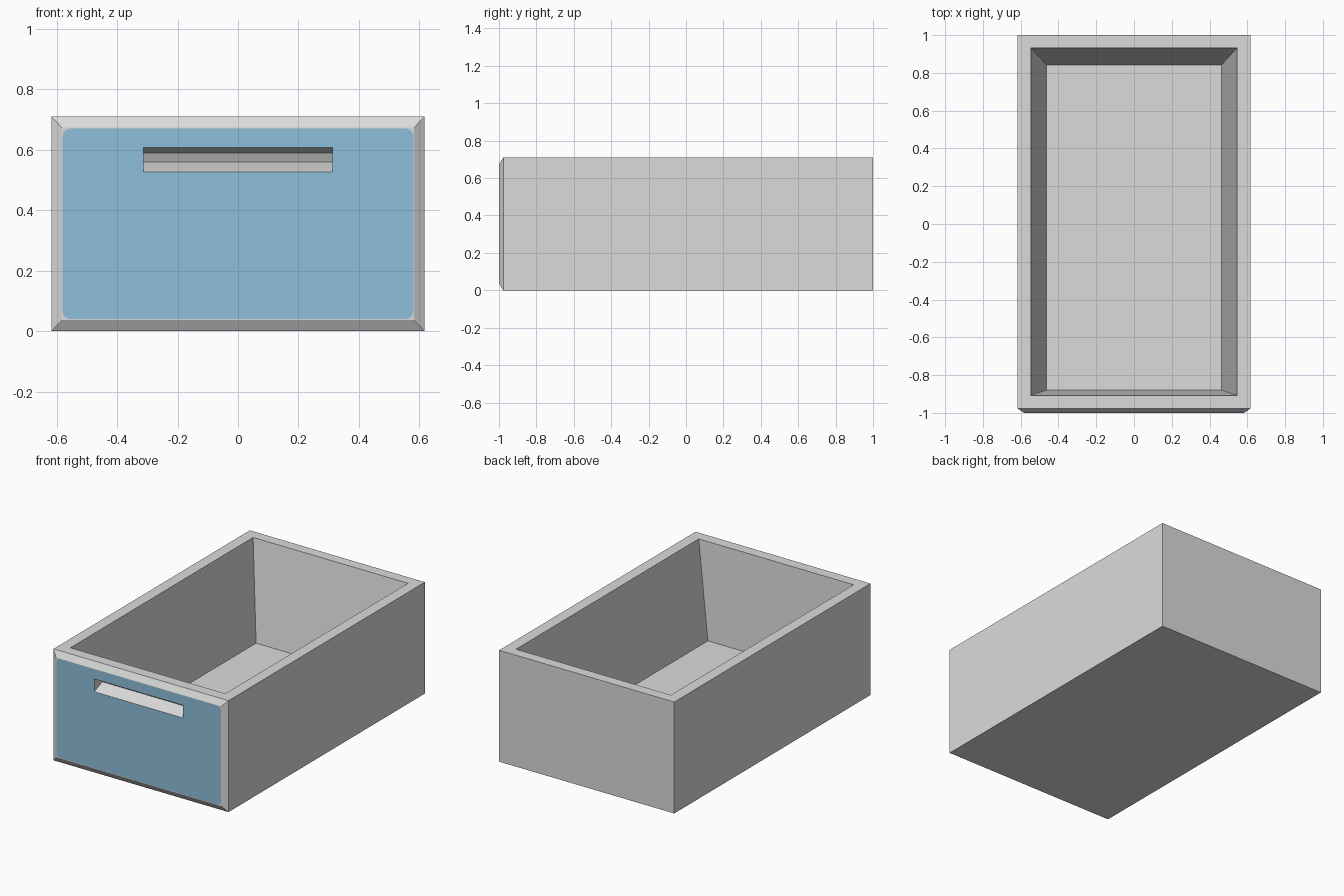
import bpy, bmesh, math

if "Cube" in bpy.data.objects:
    bpy.data.objects.remove(bpy.data.objects["Cube"])


def material(name, rgb):
    m = bpy.data.materials.new(name)
    m.diffuse_color = (*rgb, 1)
    m.use_nodes = True
    m.node_tree.nodes["Principled BSDF"].inputs["Base Color"].default_value = m.diffuse_color
    return m


bm = bmesh.new()


def loop(points):
    """Closed loop of edges through the points."""
    vs = [bm.verts.new(p) for p in points]
    for i, v in enumerate(vs):
        bm.edges.new((v, vs[(i + 1) % len(vs)]))
    return vs


def bridge(a, b):
    """Quads between two equally long loops."""
    n = len(a)
    for i in range(n):
        j = (i + 1) % n
        bm.faces.new((a[i], a[j], b[j], b[i]))


def fill_ring(outer, inner, mat=0):
    """Flat face between an outline and a hole."""
    edges = [bm.edges.get((l[i], l[(i + 1) % len(l)]))
             for l in (outer, inner) for i in range(len(l))]
    res = bmesh.ops.triangle_fill(bm, edges=edges, use_beauty=True)
    for g in res["geom"]:
        if isinstance(g, bmesh.types.BMFace):
            g.material_index = mat


def rect_xz(w, z0, z1, y):
    return [(-w, y, z0), (w, y, z0), (w, y, z1), (-w, y, z1)]


def rect_xy(w, y0, y1, z):
    return [(-w, y0, z), (w, y0, z), (w, y1, z), (-w, y1, z)]


W, H = 0.617, 0.71

# outer shell: back, sides, bottom and chamfered front edge
back = loop(rect_xz(W, 0, H, 1.0))
front = loop(rect_xz(W, 0, H, -0.977))
face = loop(rect_xz(0.582, 0.037, 0.673, -1.0))
bm.faces.new(back)
for i, j in ((0, 1), (1, 2), (3, 0)):
    bm.faces.new((back[i], back[j], front[j], front[i]))
bridge(front, face)

# tapered cavity with rim
bm.edges.new((front[2], back[2]))if not bm.edges.get((front[2], back[2])) else None
bm.edges.new((front[3], back[3]))if not bm.edges.get((front[3], back[3])) else None
rim = loop(rect_xy(0.546, -0.908, 0.932, H))
floor = loop(rect_xy(0.462, -0.88, 0.842, 0.093))
bridge([front[3], front[2], back[2], back[3]], rim)
bridge(rim, floor)
bm.faces.new(floor)

# painted front panel outline with rounded corners
r, pw, pz0, pz1 = 0.026, 0.58, 0.04, 0.67
outline = []
for k, (cx, cz) in enumerate([(pw - r, pz1 - r), (r - pw, pz1 - r),
                              (r - pw, pz0 + r), (pw - r, pz0 + r)]):
    for s in range(5):
        a = math.pi / 2 * (k + s / 4)
        outline.append((cx + r * math.cos(a), -1.0, cz + r * math.sin(a)))
panel = loop(outline)

# recessed grip slot
profile = [(-1.0, 0.527), (-0.92, 0.56), (-0.935, 0.59), (-1.0, 0.608)]
left = [bm.verts.new((-0.313, y, z)) for y, z in profile]
right = [bm.verts.new((0.313, y, z)) for y, z in profile]
for i in range(3):
    bm.faces.new((left[i], left[i + 1], right[i + 1], right[i]))
bm.faces.new(left)
bm.faces.new(right)
bm.edges.new((left[0], right[0])) if not bm.edges.get((left[0], right[0])) else None
slot = [left[0], right[0], right[3], left[3]]

fill_ring(face, panel, 0)
fill_ring(panel, slot, 1)
bmesh.ops.recalc_face_normals(bm, faces=bm.faces[:])

me = bpy.data.meshes.new("drawer_box")
bm.to_mesh(me)
bm.free()
me.materials.append(material("light grey", (0.70, 0.71, 0.70)))
me.materials.append(material("panel blue", (0.27, 0.53, 0.72)))
ob = bpy.data.objects.new("drawer_box", me)
bpy.context.collection.objects.link(ob)
